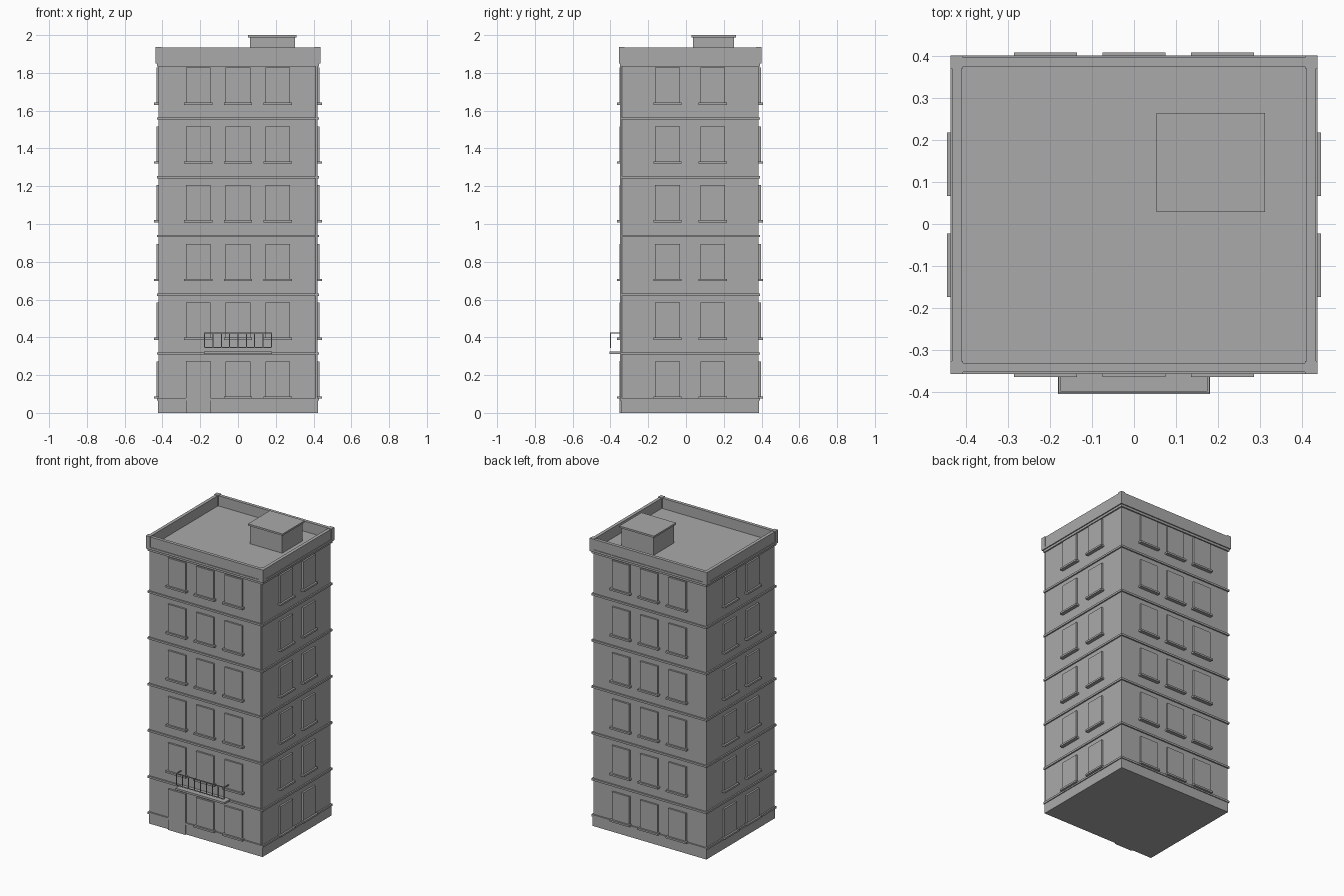
import bpy
import bmesh
from mathutils import Matrix, Vector

if "Cube" in bpy.data.objects:
    bpy.data.objects.remove(bpy.data.objects["Cube"])

GREY = (0.4, 0.4, 0.4, 1)
stone = bpy.data.materials.new("grey stone")
stone.use_nodes = True
stone.diffuse_color = GREY
stone.node_tree.nodes["Principled BSDF"].inputs["Base Color"].default_value = GREY

CY = 0.022            # middle of the block in depth
HX, HY = 0.42, 0.362  # half width and half depth of the walls
FLOOR = 0.311         # storey height
FLOORS = 6


def build(name, boxes):
    """One object made of boxes, each given as low and high corners."""
    bm = bmesh.new()
    for low, high in boxes:
        low, high = Vector(low), Vector(high)
        place = Matrix.Translation((low + high) / 2) @ Matrix.Diagonal((high - low).to_4d())
        bmesh.ops.create_cube(bm, size=1, matrix=place)
    mesh = bpy.data.meshes.new(name)
    bm.to_mesh(mesh)
    bm.free()
    mesh.materials.append(stone)
    obj = bpy.data.objects.new(name, mesh)
    bpy.context.collection.objects.link(obj)
    return obj


def band(out, z0, z1):
    """Full-footprint slab standing out from the walls."""
    return ((-HX - out, CY - HY - out, z0), (HX + out, CY + HY + out, z1))


def on_wall(side, across, width, z0, z1, out):
    """Box standing out from one of the four walls."""
    a, b, sunk = across - width / 2, across + width / 2, 0.01
    if side in ("front", "back"):
        s = -1 if side == "front" else 1
        y = sorted((CY + s * (HY - sunk), CY + s * (HY + out)))
        return ((a, y[0], z0), (b, y[1], z1))
    s = -1 if side == "left" else 1
    x = sorted((s * (HX - sunk), s * (HX + out)))
    return ((x[0], CY + a, z0), (x[1], CY + b, z1))


# Main block, plinth and storey bands
build("walls", [band(0, 0, 1.865)])
build("plinth", [band(0.003, 0, 0.066)])
build("storey_bands", [band(0.009, z, z + 0.013)
                       for z in [0.066] + [0.308 + FLOOR * i for i in range(FLOORS - 1)]])

# Windows and sills on all four walls; the first front bay holds the door
columns = {"front": (-0.21, 0, 0.21), "back": (-0.21, 0, 0.21),
           "left": (-0.12, 0.12), "right": (-0.12, 0.12)}
windows, sills = [], []
for side, bays in columns.items():
    for level in range(FLOORS):
        z = 0.083 + FLOOR * level
        for bay in bays:
            if side == "front" and level == 0 and bay < 0:
                continue
            windows.append(on_wall(side, bay, 0.13, z, z + 0.19, 0.012))
            sills.append(on_wall(side, bay, 0.15, z - 0.008, z + 0.004, 0.024))
build("windows", windows)
build("window_sills", sills)
build("door", [on_wall("front", -0.21, 0.13, 0, 0.274, 0.012)])

# Stepped cornice
build("cornice", [band(0.009, 1.835, 1.85), band(0.016, 1.85, 1.865)])

# Parapet ring with corner posts
PX, PY, T, TOP = HX + 0.012, HY + 0.012, 0.022, 1.934
parapet, posts = [], []
for s in (-1, 1):
    y = sorted((CY + s * PY, CY + s * (PY - T)))
    x = sorted((s * PX, s * (PX - T)))
    parapet.append(((-PX, y[0], 1.86), (PX, y[1], TOP)))
    parapet.append(((x[0], CY - PY + T, 1.86), (x[1], CY + PY - T, TOP)))
    for t in (-1, 1):
        cx, cy, h = s * (PX - T / 2), CY + t * (PY - T / 2), T / 2 + 0.004
        posts.append(((cx - h, cy - h, 1.86), (cx + h, cy + h, TOP + 0.003)))
build("parapet", parapet)
build("parapet_posts", posts)

# Roof hut with overhanging cap
build("roof_hut", [((0.063, 0.038, 1.86), (0.302, 0.255, 1.99))])
build("roof_hut_cap", [((0.054, 0.029, 1.988), (0.311, 0.264, 2.0))])

# Balcony slab and railing
FRONT = CY - HY
build("balcony_slab", [((-0.181, -0.404, 0.312), (0.181, FRONT + 0.01, 0.325))])
R, EDGE, END, LOW, HIGH = 0.0025, -0.399, 0.177, 0.345, 0.423
rails = [((-END, EDGE - R, z - R), (END, EDGE + R, z + R)) for z in (LOW, HIGH)]
for s in (-1, 1):
    rails.append(((s * END - R, EDGE - R, HIGH - R), (s * END + R, FRONT + 0.01, HIGH + R)))
for i in range(9):
    x = -END + 2 * END * i / 8
    rails.append(((x - R, EDGE - R, LOW), (x + R, EDGE + R, HIGH)))
build("balcony_railing", rails)

# Drainpipe at the front corner
bpy.ops.mesh.primitive_cylinder_add(vertices=12, radius=0.006, depth=1.76,
                                    location=(HX - 0.004, FRONT - 0.004, 0.955))
pipe = bpy.context.object
pipe.name = "drainpipe"
pipe.data.materials.append(stone)
bpy.ops.object.shade_smooth_by_angle()
